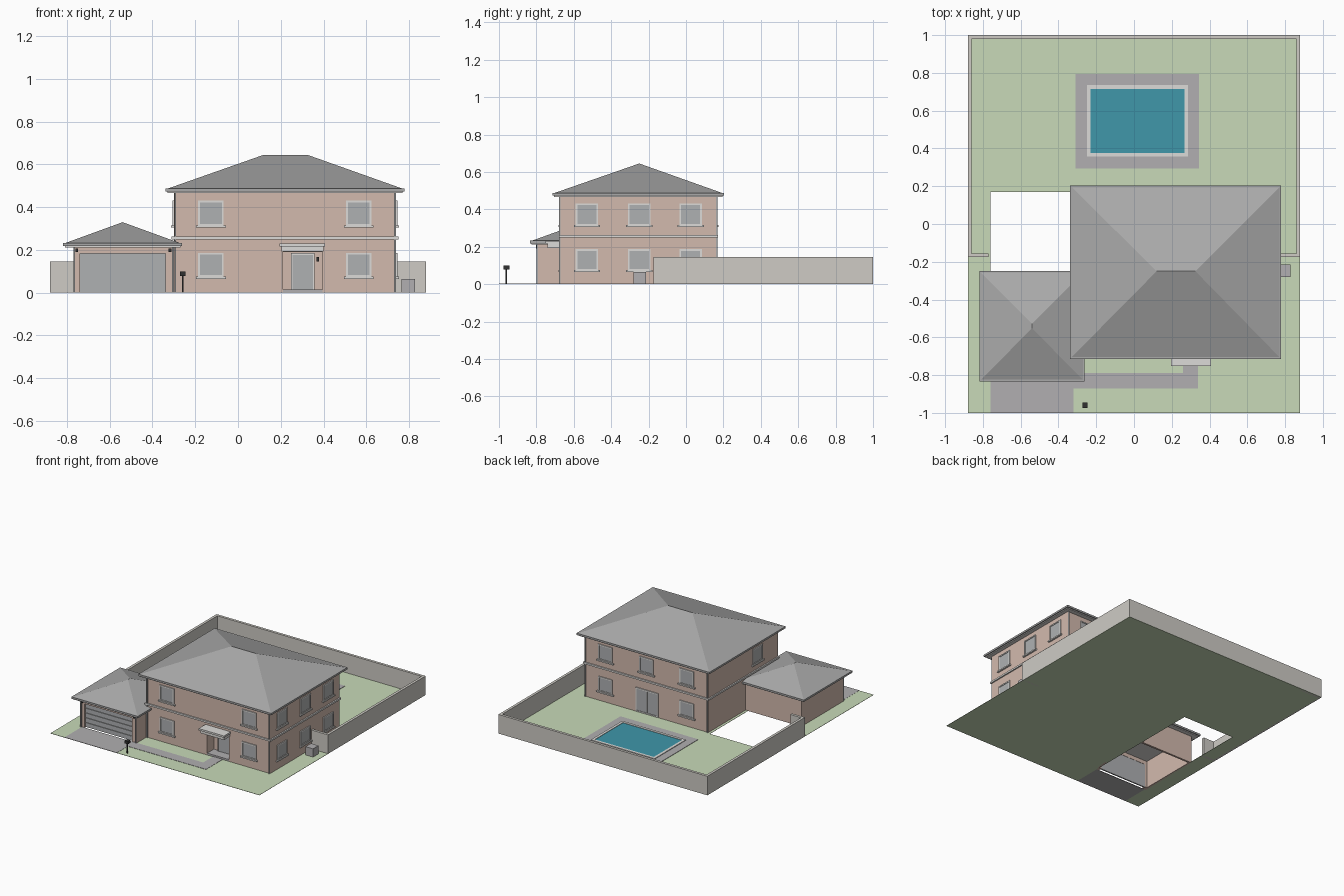
import bpy, bmesh
from mathutils import Vector

if "Cube" in bpy.data.objects:
    bpy.data.objects.remove(bpy.data.objects["Cube"])


def material(name, rgb):
    m = bpy.data.materials.new(name)
    m.diffuse_color = (*rgb, 1)
    m.use_nodes = True
    m.node_tree.nodes["Principled BSDF"].inputs["Base Color"].default_value = m.diffuse_color
    return m


STUCCO = material("stucco", (0.65, 0.49, 0.42))
GRASS = material("grass", (0.58, 0.70, 0.48))
WATER = material("water", (0.05, 0.31, 0.40))
STONE = material("stone", (0.62, 0.60, 0.56))
TRIM = material("trim", (0.72, 0.71, 0.69))
DARK = material("dark_metal", (0.03, 0.03, 0.03))
ROOF = material("roof_grey", (0.40, 0.40, 0.40))
PAVING = material("paving", (0.44, 0.43, 0.44))
GLASS = material("glass", (0.43, 0.44, 0.45))


def finish(name, bm, mat):
    bmesh.ops.recalc_face_normals(bm, faces=bm.faces)
    me = bpy.data.meshes.new(name)
    bm.to_mesh(me)
    bm.free()
    ob = bpy.data.objects.new(name, me)
    bpy.context.collection.objects.link(ob)
    if mat:
        me.materials.append(mat)
    return ob


def boxes(name, spans, mat=None):
    """One object from boxes given as (x0, x1, y0, y1, z0, z1)."""
    bm = bmesh.new()
    for x0, x1, y0, y1, z0, z1 in spans:
        for v in bmesh.ops.create_cube(bm, size=1)["verts"]:
            v.co = Vector((x1 if v.co.x > 0 else x0,
                           y1 if v.co.y > 0 else y0,
                           z1 if v.co.z > 0 else z0))
    return finish(name, bm, mat)


def ring(x0, x1, y0, y1, t, z0, z1):
    return [(x0, x1, y0, y0 + t, z0, z1), (x0, x1, y1 - t, y1, z0, z1),
            (x0, x0 + t, y0 + t, y1 - t, z0, z1), (x1 - t, x1, y0 + t, y1 - t, z0, z1)]


def hip_roof(name, x0, x1, y0, y1, z0, z1, ridge):
    """Hip roof with fascia board and gutter; ridge = two end points."""
    bm = bmesh.new()
    e = [bm.verts.new(p) for p in ((x0, y0, z0), (x1, y0, z0), (x1, y1, z0), (x0, y1, z0))]
    a, b = [bm.verts.new((*p, z1)) for p in ridge]
    faces = [e[::-1]]
    if abs(ridge[0][0] - ridge[1][0]) > 0.001:      # ridge along x
        faces += [(e[0], e[1], b, a), (e[1], e[2], b), (e[2], e[3], a, b), (e[3], e[0], a)]
    else:                                           # ridge along y
        faces += [(e[0], e[1], a), (e[1], e[2], b, a), (e[2], e[3], b), (e[3], e[0], a, b)]
    for f in faces:
        bm.faces.new(f)
    finish(name, bm, ROOF)
    boxes(name + "_fascia", [(x0 + .005, x1 - .005, y0 + .005, y1 - .005, z0 - .018, z0 - .001)], TRIM)
    boxes(name + "_gutter", ring(x0 - .004, x1 + .004, y0 - .004, y1 + .004, .01, z0 - .012, z0 + .002), ROOF)


HX0, HX1, HY0, HY1 = -0.30, 0.74, -0.67, 0.16


def on_wall(side, u0, u1, d0, d1, z0, z1):
    """Box on a house wall: u runs along the wall, d points outward."""
    return {"front": (u0, u1, HY0 - d1, HY0 - d0, z0, z1),
            "back": (u0, u1, HY1 + d0, HY1 + d1, z0, z1),
            "right": (HX1 + d0, HX1 + d1, u0, u1, z0, z1),
            "left": (HX0 - d1, HX0 - d0, u0, u1, z0, z1)}[side]


def window(name, side, u, z0, z1, w=0.12, sill=True, bars=()):
    h, t = w / 2, 0.009
    spans = [(u - h, u + h, 0, .007, z1 - t, z1), (u - h, u + h, 0, .007, z0, z0 + t),
             (u - h, u - h + t, 0, .007, z0 + t, z1 - t), (u + h - t, u + h, 0, .007, z0 + t, z1 - t)]
    spans += [(u + b - .003, u + b + .003, 0, .006, z0 + t, z1 - t) for b in bars]
    if sill:
        spans.append((u - h - .01, u + h + .01, 0, .013, z0 - .008, z0 + .002))
    boxes(name + "_frame", [on_wall(side, *s) for s in spans], TRIM)
    boxes(name + "_glass", [on_wall(side, u - h + t, u + h - t, 0, .003, z0 + t, z1 - t)], GLASS)


# Lawn with an open strip under and behind the garage, plus paving
boxes("lawn", [(-.88, -.76, -1, 1, 0, .002), (-.32, .88, -1, 1, 0, .002), (-.76, -.32, .17, 1, 0, .002)], GRASS)
boxes("driveway", [(-.76, -.32, -1, -.79, 0, .003)], PAVING)
boxes("front_path", [(-.32, .34, -.87, -.79, .001, .004), (.26, .34, -.79, -.67, .001, .004)], PAVING)

# Swimming pool
boxes("pool_deck", [(-.31, .345, .295, .795, .001, .005)], PAVING)
boxes("pool_coping", ring(-.25, .287, .357, .735, .02, .002, .010), TRIM)
boxes("pool_water", [(-.23, .267, .377, .715, .002, .007)], WATER)

# Garden wall with short returns at the front ends
T = 0.02
boxes("garden_wall", [
    (-.88, .88, 1 - T, 1, 0, .145),
    (-.88, -.88 + T, -.175, 1 - T, 0, .145), (.88 - T, .88, -.175, 1 - T, 0, .145),
    (-.88 + T, -.77, -.175, -.155, 0, .145), (HX1, .88 - T, -.175, -.155, 0, .145)], STONE)

# House body: lower floor wraps round the recessed entrance
PX0, PX1, PD = 0.21, 0.395, 0.08
boxes("house_walls", [
    (HX0, HX1, HY0, HY1, .19, .472),
    (HX0, HX1, HY0 + PD, HY1, .002, .19),
    (HX0, PX0, HY0, HY0 + PD, .002, .19),
    (PX1, HX1, HY0, HY0 + PD, .002, .19)], STUCCO)
boxes("string_course", ring(HX0 - .01, HX1 + .01, HY0 - .01, HY1 + .01, .02, .25, .263), TRIM)
hip_roof("main_roof", -.335, .775, -.71, .20, .485, .645, ((.12, -.25), (.325, -.25)))

# Entrance
boxes("porch_step", [(PX0, PX1, HY0, HY0 + PD, .002, .016)], PAVING)
boxes("front_door", [(.255, .35, HY0 + PD - .008, HY0 + PD, .016, .177)], GLASS)
boxes("door_frame", [(.247, .255, HY0 + PD - .012, HY0 + PD, .016, .185),
                     (.35, .358, HY0 + PD - .012, HY0 + PD, .016, .185),
                     (.255, .35, HY0 + PD - .012, HY0 + PD, .177, .185)], TRIM)
boxes("entrance_canopy", [(.195, .408, -.752, HY0, .217, .231), (.203, .40, -.74, HY0, .193, .217)], TRIM)
boxes("door_lamp", [(.368, .38, HY0 + PD - .014, HY0 + PD, .147, .168)], DARK)

# Windows
LOW, UP = (.073, .187), (.313, .432)
layout = {"front": ((-.127, .565), (-.127, .565)),
          "right": ((-.53, -.25, .025), (-.53, -.25, .025)),
          "back": ((-.12, .565), (-.12, .22, .565)),
          "left": ((), (-.43,))}
for side, (lower, upper) in layout.items():
    for label, us, (z0, z1) in (("lower", lower, LOW), ("upper", upper, UP)):
        for i, u in enumerate(us):
            window(f"{side}_{label}_window_{i}", side, u, z0, z1)
window("patio_door", "back", .215, .005, .187, .19, sill=False, bars=(0,))

# Garage shell, open underneath
GX0, GX1, GY0, GY1 = -.77, -.30, -.79, -.29
DX0, DX1, DZ = -.74, -.34, .183
boxes("garage_walls", [
    (GX0, DX0, GY0, GY0 + .03, 0, DZ), (DX1, GX1, GY0, GY0 + .03, 0, DZ),
    (GX0, GX1, GY0, GY0 + .03, DZ, .22),
    (GX0, GX0 + .015, GY0 + .03, GY1, 0, .22), (GX1 - .015, GX1, GY0 + .03, HY0, 0, .22),
    (GX0 + .015, GX1, GY1 - .015, GY1, 0, .22)], STUCCO)
n = 5
boxes("garage_door", [(DX0, DX1, GY0 + .02, GY0 + .028, 0, DZ)] +
      [(DX0, DX1, GY0 + .015, GY0 + .02, i * DZ / n + .002, (i + 1) * DZ / n - .002) for i in range(n)], GLASS)
hip_roof("garage_roof", -.815, -.265, -.83, -.252, .23, .33, ((-.54, -.552), (-.54, -.527)))
boxes("garage_lamps", [(x - .006, x + .006, GY0 - .012, GY0, .19, .208) for x in (-.755, -.318)], DARK)

# Downpipes
boxes("downpipes", [(x - .004, x + .004, y - .008, y, .002, .47)
                    for x, y in ((-.294, HY0), (.734, HY0), (-.294, HY1 + .008), (.734, HY1 + .008))] +
      [(x - .004, x + .004, GY0 - .008, GY0, .002, .22) for x in (GX0 + .004, GX1 - .004)], ROOF)

# Air conditioning unit and letter box on a post
boxes("air_conditioner", [(.765, .828, -.28, -.215, .002, .065)], PAVING)
boxes("letter_box", [(-.272, -.245, -.975, -.945, .078, .099), (-.262, -.255, -.964, -.957, .002, .078)], DARK)
